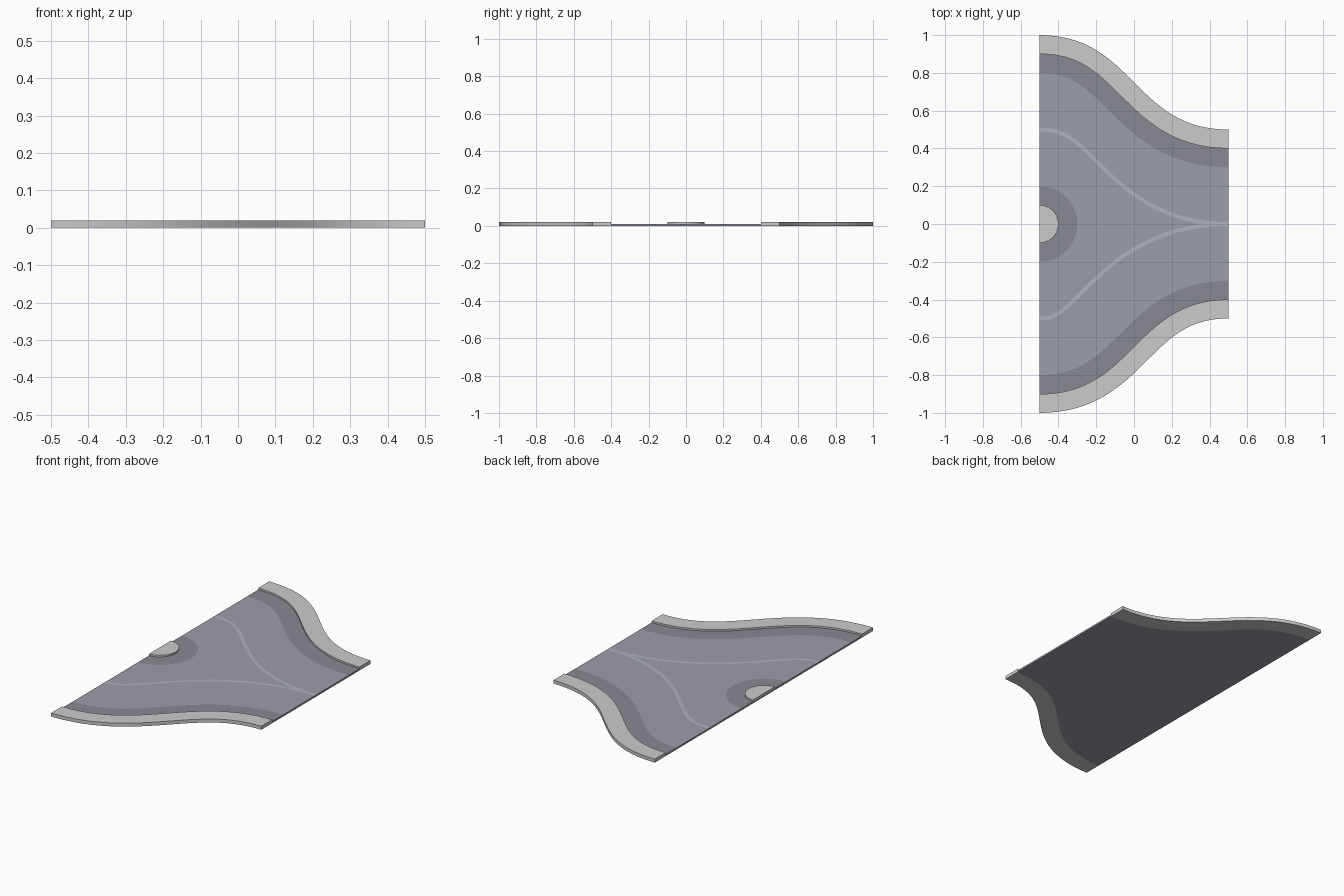
import bpy, bmesh, math
from mathutils import Vector

if "Cube" in bpy.data.objects:
    bpy.data.objects.remove(bpy.data.objects["Cube"])

N = 32  # samples along every curve


def material(name, rgb):
    m = bpy.data.materials.new(name)
    m.diffuse_color = (*rgb, 1)
    m.use_nodes = True
    m.node_tree.nodes["Principled BSDF"].inputs["Base Color"].default_value = m.diffuse_color
    return m


KERB = material("pale_kerb", (0.55, 0.54, 0.57))
ROAD = material("blue_grey_road", (0.33, 0.34, 0.40))
EDGE = material("dark_gutter", (0.245, 0.25, 0.29))
LINE = material("lane_paint", (0.43, 0.44, 0.52))


def s_curve(side, base, d):
    """S-bend falling 0.5 across the tile, shifted sideways by d along its normal."""
    pts = []
    for i in range(N + 1):
        t = i / N
        x = -0.5 + 1.5 * t * (1 - t) ** 2 + 1.5 * t * t * (1 - t) + t ** 3
        y = base - 0.5 * (3 * t * t - 2 * t ** 3)
        dx = 1.5 * (1 - 2 * t) ** 2 + 3 * t * (1 - t)
        dx = 3 * ((1 - t) ** 2 * 0.5 + t * t * 0.5)
        dy = -3 * t * (1 - t)
        n = Vector((-dy, dx)).normalized() * d
        pts.append((x + n.x, side * (y + n.y)))
    return pts


def arc(r, squash=1.0):
    """Half circle on the left edge; squash 0 turns it into its chord."""
    return [(-0.5 + squash * r * math.cos(a), r * math.sin(a))
            for a in (math.pi * (i / N - 0.5) for i in range(N + 1))]


def ribbon(name, a, b, z0, z1, mat):
    """Strip between two curves: a solid from z0 to z1, or a sheet when z0 is None."""
    bm = bmesh.new()

    def row(pts, z):
        return [bm.verts.new((x, y, z)) for x, y in pts]

    def skin(p, q):
        for i in range(N):
            bm.faces.new((p[i], p[i + 1], q[i + 1], q[i]))

    ta, tb = row(a, z1), row(b, z1)
    skin(ta, tb)
    if z0 is not None:
        la, lb = row(a, z0), row(b, z0)
        skin(tb, lb)
        skin(lb, la)
        skin(la, ta)
        for i in (0, N):
            bm.faces.new((ta[i], tb[i], lb[i], la[i]))
    bmesh.ops.remove_doubles(bm, verts=bm.verts, dist=1e-5)
    bmesh.ops.dissolve_degenerate(bm, edges=bm.edges, dist=1e-5)
    bmesh.ops.recalc_face_normals(bm, faces=bm.faces)
    if z0 is None:
        bm.normal_update()
        bmesh.ops.reverse_faces(bm, faces=[f for f in bm.faces if f.normal.z < 0])
    me = bpy.data.meshes.new(name)
    bm.to_mesh(me)
    bm.free()
    me.materials.append(mat)
    ob = bpy.data.objects.new(name, me)
    bpy.context.collection.objects.link(ob)
    bpy.ops.object.select_all(action='DESELECT')
    ob.select_set(True)
    bpy.context.view_layer.objects.active = ob
    bpy.ops.object.shade_smooth_by_angle(angle=math.radians(30))


# Each side: name, sign, start of its guide curve, start of the lane line guide
inner = {}
for name, side, base, line_base in (("back", 1, 1.0, 0.78), ("front", -1, 0.9, 0.9)):
    def at(y):
        return s_curve(side, base, y - base)
    inner[name] = at(0.9)
    # kerb, gutter beside it, and painted lane line
    ribbon(name + "_kerb", at(1.0), at(0.9), 0, 0.02, KERB)
    ribbon(name + "_gutter", at(0.9), at(0.8), None, 0.0103, EDGE)
    ribbon(name + "_lane_line", s_curve(side, line_base, 0.51 - line_base),
           s_curve(side, line_base, 0.49 - line_base), None, 0.0104, LINE)

# Road slab between the kerbs
ribbon("road", inner["back"], inner["front"], 0, 0.01, ROAD)

# Half-round median with its gutter
ribbon("median", arc(0.1), arc(0.1, 0), 0.01, 0.02, KERB)
ribbon("median_gutter", arc(0.2), arc(0.1), None, 0.0103, EDGE)
